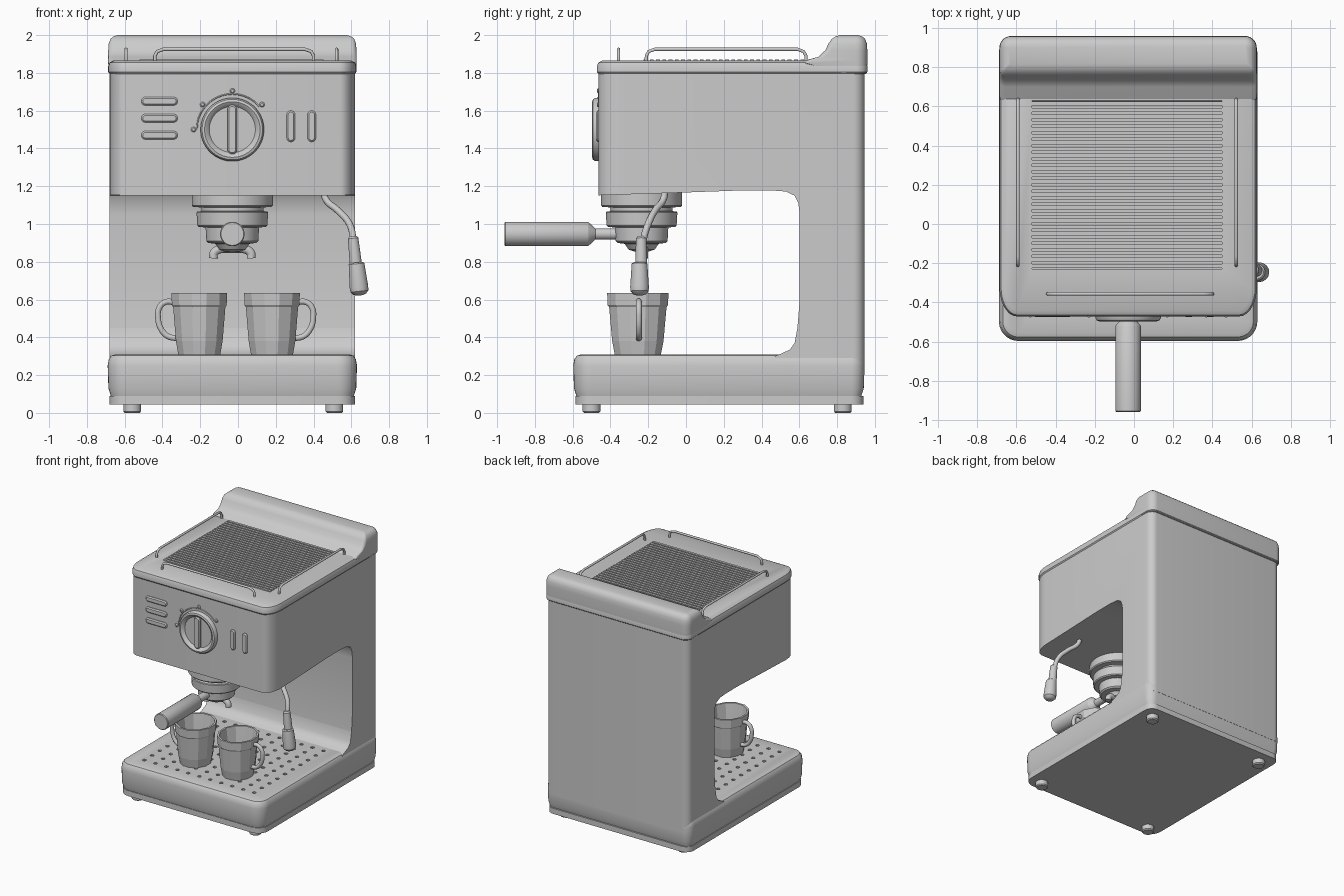
import bpy, bmesh
from math import sin, cos, pi, radians
from mathutils import Matrix, Vector

if "Cube" in bpy.data.objects:
    bpy.data.objects.remove(bpy.data.objects["Cube"])

CX = -0.03  # centre line of the machine
FRONT = Matrix.Rotation(pi / 2, 4, 'X')  # local z -> -y, local y -> z


def finish(name, bm, mat=None, smooth=35):
    if mat:
        bmesh.ops.transform(bm, matrix=mat, verts=bm.verts)
    bmesh.ops.recalc_face_normals(bm, faces=bm.faces)
    me = bpy.data.meshes.new(name)
    bm.to_mesh(me)
    bm.free()
    ob = bpy.data.objects.new(name, me)
    bpy.context.collection.objects.link(ob)
    return shade(ob, smooth)


def select(ob):
    bpy.ops.object.select_all(action='DESELECT')
    ob.select_set(True)
    bpy.context.view_layer.objects.active = ob


def shade(ob, angle):
    if angle:
        select(ob)
        bpy.ops.object.shade_smooth_by_angle(angle=radians(angle))
    return ob


def skin(bm, rings):
    loops = [[bm.verts.new(p) for p in r] for r in rings]
    n = len(loops[0])
    for a, b in zip(loops, loops[1:]):
        for i in range(n):
            bm.faces.new((a[i], a[(i + 1) % n], b[(i + 1) % n], b[i]))
    bm.faces.new(loops[0][::-1])
    bm.faces.new(loops[-1])


def loft(name, box, front, back, rows, mat=None):
    """Stacked rounded rectangles; rows are (z, inset, shift of the front edge)."""
    rings = []
    for z, inset, dy in rows:
        x0, x1, y0, y1 = box[0] + inset, box[1] - inset, box[2] + inset + dy, box[3] - inset
        ring = []
        for k, (x, sx, y, sy, r) in enumerate(((x1, 1, y1, 1, back), (x0, -1, y1, 1, back),
                                              (x0, -1, y0, -1, front), (x1, 1, y0, -1, front))):
            rx, ry = max(r[0] - inset, .004), max(r[1] - inset, .004)
            for i in range(8):
                t = pi / 2 * (k + i / 7)
                ring.append((x - sx * rx + rx * cos(t), y - sy * ry + ry * sin(t), z))
        rings.append(ring)
    bm = bmesh.new()
    skin(bm, rings)
    return finish(name, bm, mat)


def lathe(name, prof, loc, segs=32, mat=None, smooth=35, sy=1.0):
    bm = bmesh.new()
    skin(bm, [[(max(r, .002) * cos(2 * pi * (i + .5) / segs), sy * max(r, .002) * sin(2 * pi * (i + .5) / segs), h)
               for i in range(segs)] for r, h in prof])
    return finish(name, bm, Matrix.Translation(loc) @ (mat or Matrix()), smooth)


def tube(name, pts, r, auto=True):
    cu = bpy.data.curves.new(name, 'CURVE')
    cu.dimensions = '3D'
    cu.bevel_depth, cu.bevel_resolution, cu.use_fill_caps, cu.resolution_u = r, 3, True, 6
    sp = cu.splines.new('BEZIER')
    sp.bezier_points.add(len(pts) - 1)
    for b, p in zip(sp.bezier_points, pts):
        b.co = p
        b.handle_left_type = b.handle_right_type = 'AUTO' if auto else 'VECTOR'
    ob = bpy.data.objects.new(name, cu)
    bpy.context.collection.objects.link(ob)
    select(ob)
    bpy.ops.object.convert(target='MESH')
    return shade(bpy.context.object, 45)


def cut(ob, cutter):
    m = ob.modifiers.new('cut', 'BOOLEAN')
    m.operation, m.solver, m.object = 'DIFFERENCE', 'EXACT', cutter
    select(ob)
    bpy.ops.object.modifier_apply(modifier='cut')
    bpy.data.objects.remove(cutter)
    shade(ob, 30)


def add_box(bm, c, s):
    bmesh.ops.create_cube(bm, size=1, matrix=Matrix.Translation(c) @ Matrix.Diagonal((*s, 1)))


# base, bottom plate and feet
base = loft('base', (-.69, .63, -.597, .945), (.1, .1), (.07, .07),
            [(.085, .018, 0), (.13, .004, 0), (.25, 0, 0), (.285, .006, 0), (.303, .02, 0), (.31, .042, 0)])
loft('bottom_plate', (-.68, .62, -.585, .94), (.09, .09), (.07, .07), [(.045, 0, 0), (.09, 0, 0)])
for x in (-.56, .51):
    for y in (-.5, .83):
        lathe('foot', [(.04, 0), (.048, .008), (.048, .05)], (x, y, 0), 16)

# drip holes
bm = bmesh.new()
for i in range(11):
    for j in range(10):
        bmesh.ops.create_cone(bm, cap_ends=True, segments=10, radius1=.015, radius2=.015, depth=.06,
                              matrix=Matrix.Translation((CX - .5 + i * .1, -.46 + j * .1, .31)))
cut(base, finish('hole_cutter', bm, smooth=0))

# body with the C-shaped opening
body = loft('body', (-.68, .62, -.462, .945), (.08, .14), (.06, .06), [(.2, 0, 0), (1.81, 0, 0)])
profile = [(-.8, 1.15), (-.46, 1.152), (0, 1.167), (.3, 1.178), (.45, 1.178), (.53, 1.172), (.575, 1.15), (.595, 1.11),
           (.602, 1.05), (.602, .6), (.59, .45), (.575, .37), (.55, .335), (.5, .312), (.47, .3), (.47, .1), (-.8, .1)]
bm = bmesh.new()
skin(bm, [[(x, y, z) for y, z in profile] for x in (-1, 1)])
cut(body, finish('opening_cutter', bm, smooth=0))

# lid with the raised back ridge
lid_box = (-.687, .627, -.472, .96)
lid = loft('lid', lid_box, (.09, .15), (.06, .06),
           [(1.795, .008, 0), (1.805, 0, 0), (1.835, 0, 0), (1.855, .008, 0), (1.866, .03, 0)])
loft('back_ridge', (lid_box[0], lid_box[1], 0, .96), (.03, .03), (.06, .06),
     [(1.80, .002, .8), (1.85, 0, .62), (1.868, 0, .64), (1.885, 0, .7), (1.92, 0, .738), (1.955, .002, .752),
      (1.98, .012, .76), (1.993, .027, .765), (2.0, .05, .765)])

# warming grille
bm = bmesh.new()
add_box(bm, (CX - .005, .2, 1.87), (.97, .86, .04))
cut(lid, finish('grille_cutter', bm, smooth=0))
bm = bmesh.new()
for i in range(26):
    add_box(bm, (CX - .005, -.215 + i * .0332, 1.858), (.975, .02, .028))
finish('grille_slats', bm, smooth=0)


# cup rails
def rail(a, b):
    a, b = Vector(a), Vector(b)
    d = (b - a).normalized()
    up = Vector((0, 0, 1))
    ends = [(0, 0), (0, .03), (.012, .053), (.045, .065)]
    tube('cup_rail', [a + d * s + up * h for s, h in ends] + [b - d * s + up * h for s, h in ends[::-1]], .009, False)


rail((-.593, -.21, 1.86), (-.593, .635, 1.86))
rail((.522, -.21, 1.86), (.522, .635, 1.86))
rail((-.44, -.357, 1.86), (.4, -.357, 1.86))

# control knob, marks and buttons
lathe('knob', [(.168, .45), (.168, .48), (.16, .493), (.147, .497), (.135, .49), (.122, .474), (0, .474)],
      (CX, 0, 1.5), 48, FRONT)
loft('knob_grip', (CX - .026, CX + .026, 1.37, 1.63), (.025, .025), (.025, .025),
     [(.46, 0, 0), (.488, 0, 0), (.497, .008, 0)], FRONT)
for a in (180, 140, 90, 40):
    lathe('dial_mark', [(.014, .455), (.014, .466), (.008, .472)],
          (CX + .205 * cos(radians(a)), 0, 1.5 + .205 * sin(radians(a))), 12, FRONT)
tube('dial_arc', [(CX + .188 * cos(radians(a)), -.463, 1.5 + .188 * sin(radians(a))) for a in range(40, 181, 14)], .004)


def pill(name, x0, x1, z0, z1):
    loft(name, (x0, x1, z0, z1), (.021, .021), (.021, .021), [(.45, 0, 0), (.468, 0, 0), (.476, .008, 0)], FRONT)


for z in (1.65, 1.56, 1.47):
    pill('indicator', -.512, -.32, z - .022, z + .022)
for x in (.28, .39):
    pill('switch', x - .022, x + .022, 1.435, 1.6)

# brew head and filter holder
lathe('brew_head', [(.215, 1.18), (.215, 1.098), (.208, 1.09), (.165, 1.088), (.165, 1.068), (.186, 1.066), (.19, 1.06),
                    (.186, .992), (.178, .984), (.142, .982), (.138, .91), (.128, .9), (.09, .895), (.07, .865), (.04, .855)],
      (CX, -.235, 0), 40)
tube('double_spout', [(CX + x, -.225, z) for x, z in
                      ((-.1, .818), (-.098, .845), (-.07, .866), (0, .868), (.07, .866), (.098, .845), (.1, .818))], .024)
lathe('holder_handle', [(.03, .3), (.03, .48), (.062, .515), (.065, .52), (.065, .955), (.06, .96)], (CX, 0, .947), 32, FRONT)

# steam wand
tube('steam_pipe', [(.45, -.11, 1.19), (.465, -.12, 1.13), (.53, -.165, 1.07), (.59, -.2, 1.0), (.61, -.225, .92),
                    (.615, -.232, .86)], .018)
tilt = Matrix.Rotation(radians(-6), 4, 'Y') @ Matrix.Rotation(radians(0), 4, 'X')
lathe('steam_sleeve', [(.02, .13), (.028, .12), (.032, 0), (.032, -.02)], (.622, -.237, .805), 20, tilt)
lathe('steam_tip', [(.034, .175), (.042, .168), (.05, .045), (.048, .022), (.034, .006), (.015, 0)],
      (.645, -.246, .622), 20, tilt)

# faceted cups with outward handles
for x, s in ((-.205, -1), (.18, 1)):
    lathe('cup', [(.115, .31), (.128, .38), (.143, .56), (.15, .57), (.153, .636), (.138, .636), (.128, .56), (.1, .34)],
          (x, -.255, 0), 12, smooth=0, sy=1.1)
    tube('cup_handle', [(x + s * d, -.25, z) for d, z in
                        ((.13, .585), (.175, .588), (.21, .56), (.218, .5), (.2, .44), (.165, .405), (.12, .395))], .016)
